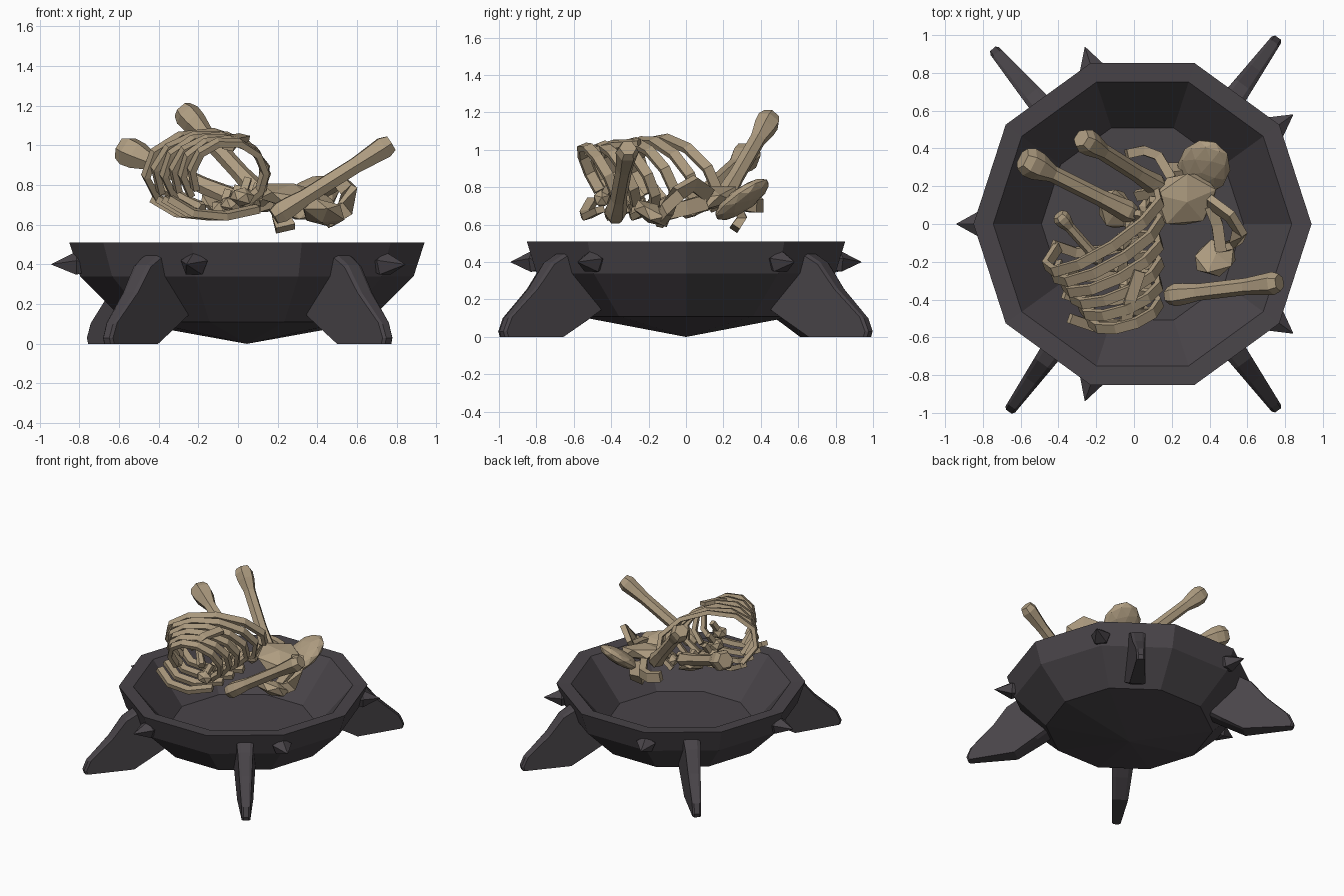
import bpy, bmesh, math
from mathutils import Vector, Euler

if "Cube" in bpy.data.objects:
    bpy.data.objects.remove(bpy.data.objects["Cube"])

CX = 0.045  # bowl axis


def material(name, rgb):
    m = bpy.data.materials.new(name)
    m.diffuse_color = (*rgb, 1)
    m.use_nodes = True
    m.node_tree.nodes["Principled BSDF"].inputs["Base Color"].default_value = m.diffuse_color
    return m


IRON = material("dark iron", (0.066, 0.058, 0.066))
BONE = material("old bone", (0.42, 0.33, 0.215))


def finish(bm, name, mat):
    bmesh.ops.recalc_face_normals(bm, faces=bm.faces)
    me = bpy.data.meshes.new(name)
    bm.to_mesh(me)
    bm.free()
    me.materials.append(mat)
    ob = bpy.data.objects.new(name, me)
    bpy.context.collection.objects.link(ob)
    return ob


def loft(name, rings, mat):
    """Skin a list of vertex rings and cap both ends."""
    bm = bmesh.new()
    vs = [[bm.verts.new(p) for p in r] for r in rings]
    n = len(vs[0])
    for a, b in zip(vs, vs[1:]):
        for i in range(n):
            j = (i + 1) % n
            bm.faces.new((a[i], a[j], b[j], b[i]))
    bm.faces.new(vs[0])
    bm.faces.new(vs[-1])
    return finish(bm, name, mat)


def strip(name, pts, side, w, h):
    """Flat bar along a path; side gives the wide direction."""
    pts = [Vector(p) for p in pts]
    rings = []
    for i, p in enumerate(pts):
        t = (pts[min(i + 1, len(pts) - 1)] - pts[max(i - 1, 0)]).normalized()
        b = t.cross(Vector(side)).normalized()
        a = b.cross(t)
        rings.append([p + a * w + b * h, p + a * w - b * h,
                      p - a * w - b * h, p - a * w + b * h])
    return loft(name, rings, BONE)


def long_bone(name, a, b, ka, shaft, kb):
    """Six-sided bone with knobs at both ends."""
    a, b = Vector(a), Vector(b)
    d = b - a
    q = d.to_track_quat('Z', 'Y')
    prof = [(0, ka * .75), (.06, ka), (.14, ka * .95), (.27, shaft), (.7, shaft),
            (.86, kb * .9), (.94, kb), (1, kb * .75)]
    rings = [[a + d * t + q @ Vector((r * math.cos(k * math.pi / 3),
                                      r * math.sin(k * math.pi / 3), 0))
              for k in range(6)] for t, r in prof]
    return loft(name, rings, BONE)


def blob(name, loc, scale, rot=(0, 0, 0), sub=1):
    """Faceted lump of bone."""
    bm = bmesh.new()
    bmesh.ops.create_icosphere(bm, subdivisions=sub, radius=1)
    e = Euler([math.radians(r) for r in rot]).to_matrix()
    for v in bm.verts:
        v.co = e @ (v.co * Vector(scale)) + Vector(loc)
    return finish(bm, name, BONE)


# Bowl: ten-sided, thick rim, shallow pointed underside
rings = []
for r, z in [(.002, 0), (.61, .11), (.84, .34), (.895, .51), (.79, .505), (.535, .2)]:
    rings.append([Vector((CX + r * math.cos(k * math.pi / 5),
                          r * math.sin(k * math.pi / 5), z)) for k in range(10)])
loft("bowl", rings, IRON)

# Legs: tapered fins set radially, slightly thicker along the middle
LEG = [(.85, 0), (1.21, 0), (1.22, .03), (1.19, .1), (1.02, .26), (.91, .4), (.82, .45),
       (.74, .42), (.66, .3), (.6, .14), (.68, .09)]
for i, ang in enumerate((54, 130.5, 234.5, 306)):
    c, s = math.cos(math.radians(ang)), math.sin(math.radians(ang))
    sides = []
    for sg, shrink in ((-1, .94), (-.6, 1), (.6, 1), (1, .94)):
        ring = []
        for r, z in LEG:
            t = sg * (.062 - (r - .8) * .075)
            rr, zz = .88 + (r - .88) * shrink, (z if z < .05 else .2 + (z - .2) * shrink)
            if r > 1.2:
                rr = r - (.015 if shrink < 1 else 0)
            ring.append(Vector((CX + rr * c - t * s, rr * s + t * c, zz)))
        sides.append(ring)
    loft(f"leg_{i + 1}", sides, IRON)

# Spikes on every second corner
for i in range(5):
    ang = math.radians(36 + 72 * i)
    out = Vector((math.cos(ang), math.sin(ang), 0))
    tan = Vector((-out.y, out.x, 0))
    base = Vector((CX, 0, .4))
    rings = []
    for r, w in ((.8, .05), (.86, .075), (.985, .002)):
        rings.append([base + out * r + tan * w * math.cos(k * math.pi / 2.5 + .3)
                      + Vector((0, 0, w * .85 * math.sin(k * math.pi / 2.5 + .3))) for k in range(5)])
    loft(f"spike_{i + 1}", rings, IRON)

# Loose limb bones
long_bone("thigh_bone_right", (.18, -.38, .64), (.77, -.31, 1.01), .06, .045, .062)
long_bone("thigh_bone_back", (-.28, .455, 1.18), (.14, .19, .72), .068, .045, .06)
long_bone("thigh_bone_left", (-.59, .345, .985), (0, .05, .72), .08, .045, .06)
long_bone("small_bone", (-.4, .05, .8), (-.18, -.2, .68), .045, .028, .035)

# Rib cage: open slanted hoops fanning out towards the back
N = 6
for k in range(N):
    t = k / (N - 1)
    cx, cy, cz = -.05 - .11 * t, -.46 + .42 * t, .855
    rx, rz = .185 + .12 * t, .165 + .045 * t
    pts = []
    for j in range(9):
        a = math.radians(-65 + 34 * j + 10 * (k % 2))
        x, z = rx * math.cos(a), rz * math.sin(a)
        pts.append((cx + x, cy + (.25 + .35 * t) * x - .5 * z, cz + z))
    strip(f"rib_{k + 1}", pts, (-.35, 1, .4), .027, .016)

# Fallen ribs under the cage
for k in range(4):
    y, x = -.5 + .13 * k, -.03 * k
    pts = [(-.34 + x, y, .73), (-.22 + x, y - .04, .66), (-.06 + x, y - .03, .645), (.1, y + .04, .68)]
    strip(f"fallen_rib_{k + 1}", pts, (-.2, 1, .3), .026, .018)

# Spine running under the ribs into the pelvis
SPINE = [(.02, -.45, .74), (-.03, -.33, .7), (-.08, -.21, .68), (-.06, -.09, .67),
         (-.01, .01, .68), (.07, .08, .71)]
for i, p in enumerate(SPINE):
    blob(f"vertebra_{i + 1}", p, (.065, .05, .05), (0, 15, 20 * i))
    strip(f"spine_fin_{i + 1}", [p, (p[0] + .03, p[1] + .05, p[2] + .09)], (1, 0, 0), .018, .018)
strip("breastbone", [(-.05, -.54, .99), (-.02, -.4, 1.03), (.03, -.25, 1.04)], (1, 0, -.2), .03, .015)

# Pelvis: sacrum, two wings and the hip ring
blob("sacrum", (.27, .13, .745), (.19, .16, .065), (15, 5, 20))
blob("pelvis_wing_back", (.37, .3, .735), (.14, .18, .055), (36, 0, -25), 2)
blob("pelvis_wing_front", (.43, -.18, .66), (.13, .11, .055), (-20, 20, 30))
blob("shoulder_blade", (-.1, .08, .7), (.1, .13, .03), (25, 10, 20))
strip("hip_ring", [(.4, .12, .76), (.51, .04, .82), (.56, -.04, .77), (.54, -.1, .68),
                   (.44, -.14, .62)], (.3, .3, 1), .04, .02)
strip("pelvis_arm", [(.4, .1, .72), (.44, .0, .69), (.46, -.14, .66)], (0, 0, 1), .04, .03)
strip("pelvis_branch", [(.2, .24, .72), (.13, .36, .7), (.05, .39, .7), (-.04, .37, .72)],
      (0, 0, 1), .035, .025)
strip("tail_bone", [(.25, .26, .72), (.22, .3, .64), (.24, .26, .58)], (1, 0, 0), .05, .025)
